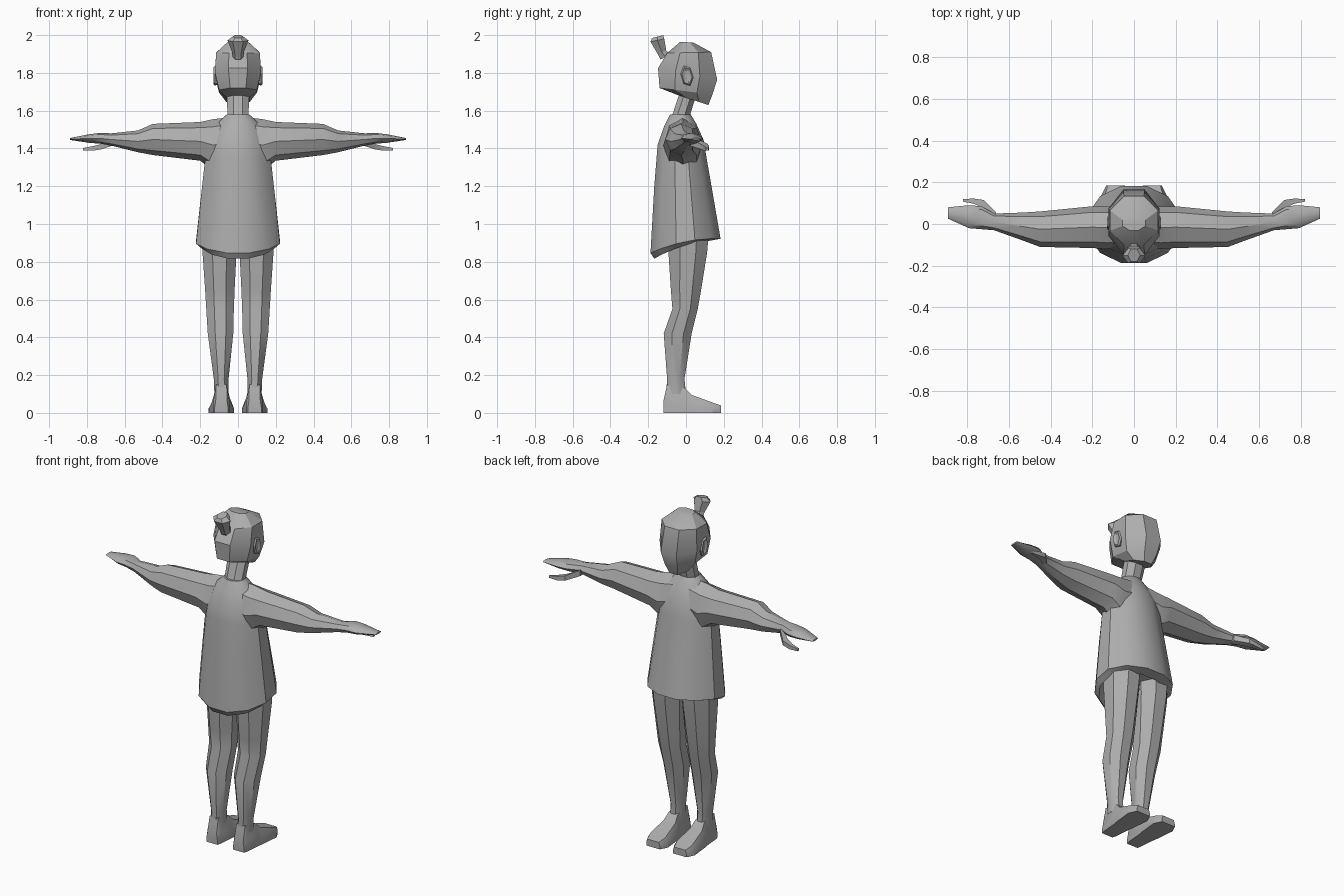
import bpy, bmesh, math
from mathutils import Vector

if "Cube" in bpy.data.objects:
    bpy.data.objects.remove(bpy.data.objects["Cube"])

skin = bpy.data.materials.new("plain_grey")
skin.diffuse_color = (0.42, 0.42, 0.42, 1)
skin.use_nodes = True
skin.node_tree.nodes["Principled BSDF"].inputs["Base Color"].default_value = skin.diffuse_color


def ring(c, u, v, n=8, flat=True, lift=0.0):
    """Closed n-sided loop around c with half axes u and v; lift raises the v sides."""
    c, u, v = Vector(c), Vector(u), Vector(v)
    off = math.pi / n if flat else 0
    k = 1 / math.cos(off)
    pts = []
    for i in range(n):
        a = 2 * math.pi * i / n + off
        p = c + u * math.cos(a) * k + v * math.sin(a) * k
        p.z += lift * math.sin(a) ** 2
        pts.append(p)
    return pts


def slice_yz(back, front, w, x=0, n=8, lift=0.0):
    """Loop through a back and a front point (y, z), with half width w."""
    b, f = Vector((x, *back)), Vector((x, *front))
    return ring((b + f) / 2, (f - b) / 2, (w, 0, 0), n, lift=lift)


def loft(name, rings, mirror=False, angle=35):
    bm = bmesh.new()
    loops = [[bm.verts.new(p) for p in r] for r in rings]
    n = len(loops[0])
    for a, b in zip(loops, loops[1:]):
        for i in range(n):
            j = (i + 1) % n
            bm.faces.new((a[i], a[j], b[j], b[i]))
    bm.faces.new(loops[0])
    bm.faces.new(loops[-1])
    bmesh.ops.recalc_face_normals(bm, faces=bm.faces[:])
    me = bpy.data.meshes.new(name)
    bm.to_mesh(me)
    bm.free()
    me.materials.append(skin)
    ob = bpy.data.objects.new(name, me)
    bpy.context.collection.objects.link(ob)
    if mirror:
        ob.modifiers.new("Mirror", "MIRROR").use_clip = False
    bpy.ops.object.select_all(action="DESELECT")
    ob.select_set(True)
    bpy.context.view_layer.objects.active = ob
    bpy.ops.object.shade_smooth_by_angle(angle=math.radians(angle))
    return ob


# Dress: folded hem, flared skirt, chest and shoulders
loft("dress", [
    slice_yz((-.14, .86), (.11, .93), .17, n=12, lift=.01),
    slice_yz((-.168, .815), (.125, .91), .19, n=12, lift=.02),
    slice_yz((-.188, .845), (.183, .92), .222, n=12, lift=.025),
    slice_yz((-.168, 1.20), (.135, 1.20), .19, n=12),
    slice_yz((-.155, 1.36), (.107, 1.36), .172, n=12),
    slice_yz((-.15, 1.42), (.095, 1.44), .16, n=12),
    slice_yz((-.115, 1.52), (.055, 1.53), .12, n=12),
    slice_yz((-.085, 1.58), (.025, 1.58), .06, n=12)])

# Sleeves, forearms and flat hands: x, y range, z range
arm = [(.04, -.115, .075, 1.32, 1.565), (.13, -.12, .085, 1.28, 1.555),
       (.20, -.115, .085, 1.335, 1.54), (.45, -.11, .06, 1.365, 1.53),
       (.53, -.08, .055, 1.38, 1.495), (.67, -.03, .05, 1.415, 1.48),
       (.73, -.025, .085, 1.425, 1.482), (.79, -.02, .09, 1.43, 1.475),
       (.89, .025, .08, 1.445, 1.455)]
loft("arms", [ring((x, (a + b) / 2, (c + d) / 2), (0, (b - a) / 2, 0),
                   (0, 0, (d - c) / 2), flat=False)
              for x, a, b, c, d in arm], True)

# Thumbs
thumb = [(.66, .035, 1.435, .02, .018), (.72, .095, 1.41, .02, .014),
         (.77, .11, 1.40, .012, .012), (.82, .113, 1.395, .006, .007)]
loft("thumbs", [ring((x, y, z), (0, w, 0), (0, 0, h), 4)
                for x, y, z, w, h in thumb], True, 30)

# Neck
loft("neck", [slice_yz((-.085, 1.54), (.015, 1.54), .062),
              slice_yz((-.068, 1.59), (.025, 1.59), .056),
              slice_yz((-.025, 1.72), (.06, 1.70), .06)])

# Head, tilted loops from jaw to crown
loft("head", [slice_yz((-.05, 1.685), (.118, 1.63), .062),
              slice_yz((-.14, 1.72), (.14, 1.685), .1),
              slice_yz((-.148, 1.825), (.165, 1.765), .123),
              slice_yz((-.1, 1.905), (.133, 1.91), .115),
              slice_yz((-.03, 1.965), (.04, 1.96), .055)], angle=30)

# Hair bun
loft("hair_bun", [slice_yz((-.135, 1.87), (-.085, 1.90), .025, n=6),
                  slice_yz((-.15, 1.90), (-.105, 1.92), .027, n=6),
                  slice_yz((-.188, 1.965), (-.115, 1.98), .048, n=6),
                  slice_yz((-.18, 1.985), (-.12, 2.0), .025, n=6)], angle=15)

# Ears
loft("ears", [ring((x, .005, 1.785), (0, w, -w * .3), (0, 0, h), 6, False)
              for x, w, h in ((.095, .026, .045), (.122, .034, .055),
                              (.130, .027, .046), (.122, .012, .03))], True, 20)

# Legs: z, back y, front y, inner x, outer x
leg = [(.10, -.105, .0, .05, .125), (.18, -.1, -.008, .05, .128),
       (.42, -.118, .03, .025, .16), (.55, -.072, .062, .022, .168),
       (.65, -.08, .08, .018, .174), (.85, -.093, .112, .008, .188),
       (.95, -.095, .12, .0, .19)]
loft("legs", [slice_yz((b, z), (f, z), (o - i) / 2, (o + i) / 2)
              for z, b, f, i, o in leg], True, 40)

# Feet: y, half sole width, height, half top width
foot = [(-.12, .036, .06, .03), (-.1, .042, .15, .028), (-.004, .05, .13, .03),
        (.03, .056, .095, .038), (.14, .067, .055, .05), (.185, .045, .04, .038)]
loft("feet", [[Vector((.088 + sx * w, y, z)) for sx, w, z in
               ((-1, s, 0), (1, s, 0), (1, s, h * .45), (1, t, h),
                (-1, t, h), (-1, s, h * .45))]
              for y, s, h, t in foot], True, 25)
